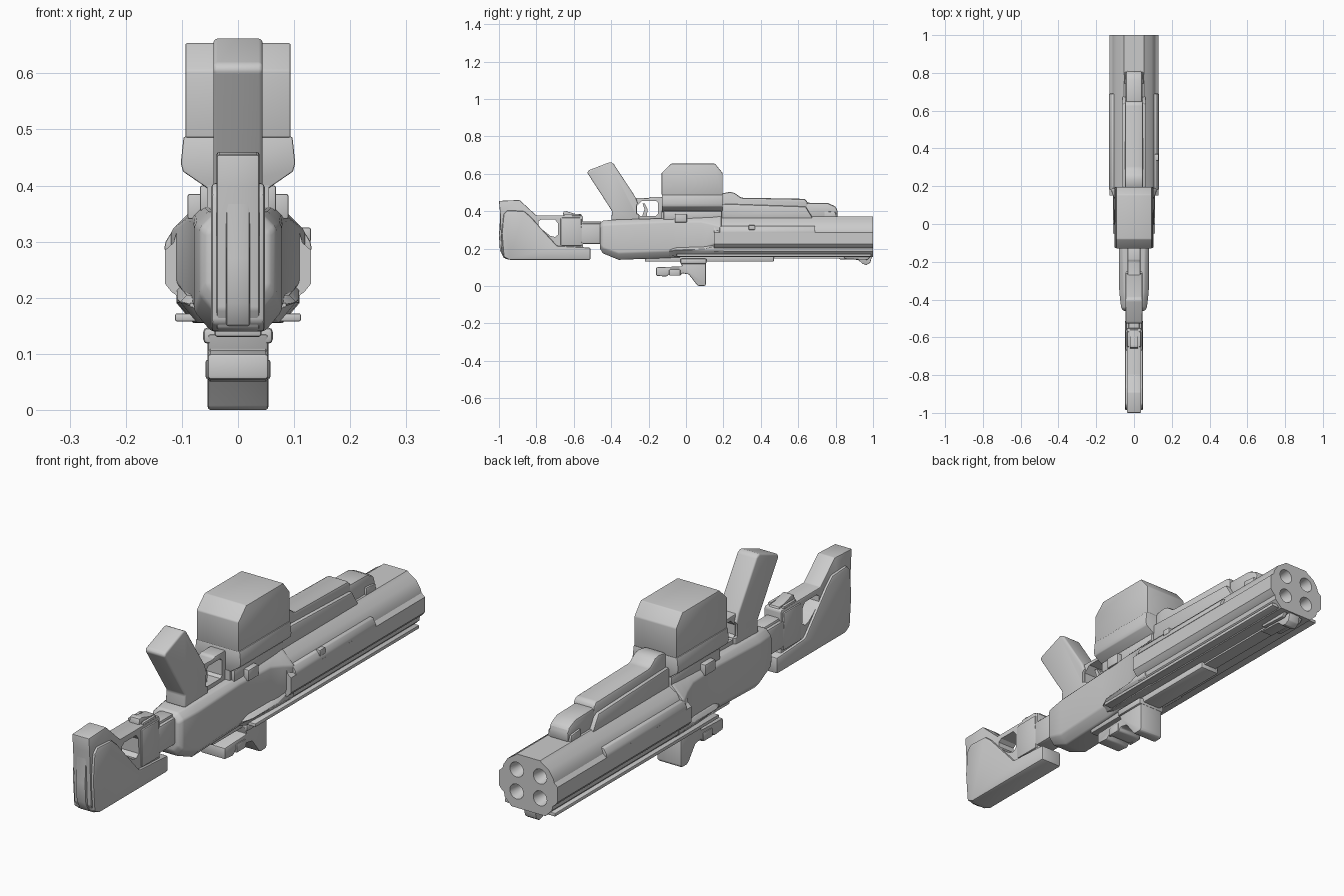
import bpy, bmesh, math
from mathutils import Vector

AX = {'x': lambda p, t: (t, p[0], p[1]), 'y': lambda p, t: (p[0], t, p[1])}


def finish(ob, bevel=0.0, seg=2, cutters=()):
    """Apply bevel and cuts, then smooth by angle."""
    bpy.ops.object.select_all(action='DESELECT')
    ob.select_set(True)
    bpy.context.view_layer.objects.active = ob
    if bevel:
        m = ob.modifiers.new("bevel", 'BEVEL')
        m.width, m.segments, m.limit_method = bevel, seg, 'ANGLE'
        m.angle_limit = math.radians(25)
        bpy.ops.object.modifier_apply(modifier=m.name)
    for c in cutters:
        m = ob.modifiers.new("cut", 'BOOLEAN')
        m.operation, m.solver, m.object = 'DIFFERENCE', 'EXACT', c
        bpy.ops.object.modifier_apply(modifier=m.name)
        bpy.data.objects.remove(c)
    bpy.ops.object.select_all(action='DESELECT')
    ob.select_set(True)
    bpy.context.view_layer.objects.active = ob
    bpy.ops.object.shade_smooth_by_angle(angle=math.radians(32))
    return ob


def skin(name, rings):
    """Closed loft through rings of equal point count."""
    bm = bmesh.new()
    vs = [[bm.verts.new(p) for p in r] for r in rings]
    n = len(vs[0])
    for a, b in zip(vs, vs[1:]):
        for i in range(n):
            bm.faces.new((a[i], a[(i + 1) % n], b[(i + 1) % n], b[i]))
    bm.faces.new(vs[0])
    bm.faces.new(vs[-1])
    bmesh.ops.recalc_face_normals(bm, faces=bm.faces)
    me = bpy.data.meshes.new(name)
    bm.to_mesh(me)
    bm.free()
    ob = bpy.data.objects.new(name, me)
    bpy.context.collection.objects.link(ob)
    ob.hide_render = name.startswith("cutter")
    return ob


def prism(name, pts, axis, a, b, bevel=0.0, cutters=(), seg=2):
    ob = skin(name, [[AX[axis](p, t) for p in pts] for t in (a, b)])
    return ob if name.startswith("cutter") else finish(ob, bevel, seg, cutters)


def side(name, pts, hw, bevel=0.0, cutters=(), seg=2):
    """Side profile (y, z) extruded to both sides of x = 0."""
    return prism(name, pts, 'x', -hw, hw, bevel, cutters, seg)


def mirrored(half):
    return half + [(-x, z) for x, z in reversed(half)]


def section(hw, z0, z1, c, ct):
    """Half box section with chamfer c below and ct above, mirrored."""
    return mirrored([(hw - c, z0), (hw, z0 + c * 1.2), (hw, z1 - ct), (hw - ct, z1)])


def loft(name, rows, bevel=0.0, seg=2):
    return finish(skin(name, [[(x, r[0], z) for x, z in section(*r[1:])] for r in rows]), bevel, seg)


def box(name, x0, x1, y0, y1, z0, z1, bevel=0.0):
    return prism(name, [(y0, z0), (y1, z0), (y1, z1), (y0, z1)], 'x', x0, x1, bevel)


# Barrel cluster with four flared bores
barrel_half = [(.045, .155), (.075, .155), (.105, .185), (.108, .203), (.118, .21), (.13, .225),
               (.13, .285), (.115, .298), (.11, .315), (.092, .343), (.062, .362), (.052, .371)]
bores = []
for sx in (-1, 1):
    for sz in (-1, 1):
        rings = [[(sx * .052 + r * math.cos(k * math.pi / 10), y, .264 + sz * .044 + r * math.sin(k * math.pi / 10))
                  for k in range(20)] for y, r in ((.94, .014), (.955, .021), (1.005, .031))]
        bores.append(skin("cutter_bore", rings))
prism("barrel", mirrored(barrel_half), 'y', .15, 1.0, 0, bores)

# Receiver: slab with rounded rear, flaring round the barrel at the front
loft("receiver", [(-.46, .055, .20, .335, .02, .02), (-.445, .068, .175, .35, .025, .025),
                  (-.36, .078, .14, .355, .03, .025), (-.10, .08, .15, .362, .03, .02),
                  (.08, .09, .16, .368, .03, .025), (.14, .106, .18, .37, .035, .04),
                  (.175, .119, .20, .375, .03, .055), (.19, .119, .21, .375, .03, .055)], .006)

# Lower fairing where the barrel runs under the receiver
loft("lower_fairing", [(-.09, .085, .165, .195, .02, .01), (-.05, .103, .156, .205, .03, .012),
                       (.10, .108, .155, .21, .03, .012), (.2, .11, .155, .24, .03, .012)], .004)

# Raised barrel side panels, lower ribs and receiver clips
for s in (-1, 1):
    prism("barrel_panel", [(s * .09, .285), (s * .132, .285), (s * .129, .30), (s * .118, .318), (s * .09, .325)],
          'y', .18, .69, .003)
    box("lower_rib", s * .06, s * .112, -.05, .99, .158, .172, .003)
    box("receiver_clip", s * .05, s * .09, -.06, .005, .34, .385, .004)
    box("scope_foot", s * .04, s * .068, -.12, .19, .355, .40, .004)
box("side_button", .11, .13, .335, .37, .30, .325, .003)

# Top box housing with chamfered ends and an undercut base
side("housing", [(-.13, .485), (-.13, .605), (-.08, .654), (.155, .654), (.195, .605), (.195, .485)], .094, .004)
body = mirrored([(.05, .392), (.098, .425), (.102, .44), (.097, .487)])
prism("housing_base", body, 'y', -.128, .195, .003)
box("housing_mount", -.055, .055, -.13, .2, .35, .40)

# Stepped top cover in front of the housing
cover = [(.19, .36), (.19, .495), (.235, .503), (.26, .498), (.295, .472), (.635, .466), (.65, .45), (.65, .36)]
side("top_cover", cover, .048, .01)
side("cover_skirt", [(.19, .36), (.19, .44), (.64, .425), (.68, .36)], .062, .008)
side("cover_nose", [(.62, .36), (.62, .446), (.76, .443), (.80, .425), (.81, .405), (.81, .365)], .044, .012)
side("nose_lip", [(.74, .36), (.74, .40), (.8, .395), (.805, .36)], .052, .004)

# Upright grip
side("grip", [(-.40, .35), (-.395, .40), (-.528, .605), (-.522, .618), (-.405, .663), (-.388, .655),
              (-.27, .475), (-.25, .42), (-.25, .35)], .044, .012, (), 3)

# Trigger guard and trigger
hole = prism("cutter_guard", [(-.245, .375), (-.16, .375), (-.15, .385), (-.15, .445), (-.16, .455),
                              (-.235, .455), (-.262, .43), (-.262, .39)], 'x', -.2, .2)
side("trigger_guard", [(-.30, .35), (-.30, .475), (-.275, .472), (-.20, .47), (-.19, .476), (-.125, .476), (-.125, .35)],
     .034, .005, [hole])
side("trigger", [(-.235, .37), (-.21, .37), (-.205, .41), (-.22, .44), (-.232, .44), (-.222, .41)], .009)
# open the grip behind the trigger
cut = prism("cutter_grip", [(-.23, .375), (-.23, .455), (-.255, .45), (-.265, .43), (-.265, .385)], 'x', -.2, .2)
finish(bpy.data.objects["grip"], 0, 2, [cut])

# Connector between receiver and stock
box("stock_tube", -.042, .042, -.57, -.44, .225, .335, .01)
box("tube_spine", -.03, .03, -.60, -.45, .25, .345, .008)


# Stock with window, raised cheeks, butt and latch
def window():
    return prism("cutter_window", [(-.79, .345), (-.775, .355), (-.70, .355), (-.685, .335), (-.683, .275),
                                   (-.70, .262), (-.725, .268), (-.76, .295), (-.788, .32)], 'x', -.2, .2)


side("stock", [(-.995, .40), (-1, .455), (-.89, .46), (-.80, .377), (-.555, .377), (-.55, .37), (-.55, .205),
               (-.515, .20), (-.51, .145), (-.94, .14), (-.965, .145), (-.985, .18)], .038, .008, [window()])
side("stock_cheek", [(-.975, .155), (-.985, .28), (-.975, .385), (-.955, .405), (-.865, .40), (-.83, .37),
                     (-.69, .215), (-.51, .205), (-.51, .14), (-.945, .14)], .048, .008)
side("stock_front", [(-.67, .215), (-.67, .365), (-.56, .365), (-.555, .215)], .044, .006)
side("butt_ridge", [(-.97, .45), (-.999, .45), (-.992, .39), (-1, .27), (-.995, .19), (-.975, .15), (-.94, .15)],
     .021, .004)
side("stock_latch", [(-.66, .37), (-.655, .398), (-.64, .40), (-.59, .385), (-.56, .384), (-.555, .37)], .022, .003)
for s in (-1, 1):
    box("latch_side", s * .024, s * .036, -.65, -.57, .37, .385, .003)

# Underside rail and folded front handle
box("under_rail", -.042, .042, -.22, .47, .13, .165, .006)
box("under_rail_front", -.028, .028, .44, .86, .148, .165)
box("rail_clamp", -.062, .062, -.03, .11, .118, .147, .008)
side("front_handle", [(-.035, .135), (-.02, .105), (-.16, .10), (-.16, .055), (-.105, .05), (-.09, .065),
                      (-.08, .058), (-.03, .055), (-.02, .068), (.015, .062), (.06, .004), (.07, 0),
                      (.10, 0), (.107, .008), (.107, .135)], .054, .007)
for s in (-1, 1):
    box("handle_lug", s * .045, s * .058, -.09, -.03, .055, .09, .005)

# Muzzle bracket
side("muzzle_bracket", [(.81, .16), (.82, .143), (.92, .14), (.945, .118), (.965, .112), (.985, .125), (.995, .16)],
     .026, .003)
for s in (-1, 1):
    side_pts = [(.84, .16), (.85, .145), (.97, .14), (.99, .16)]
    prism("bracket_arm", side_pts, 'x', s * .03, s * .046, .003)
